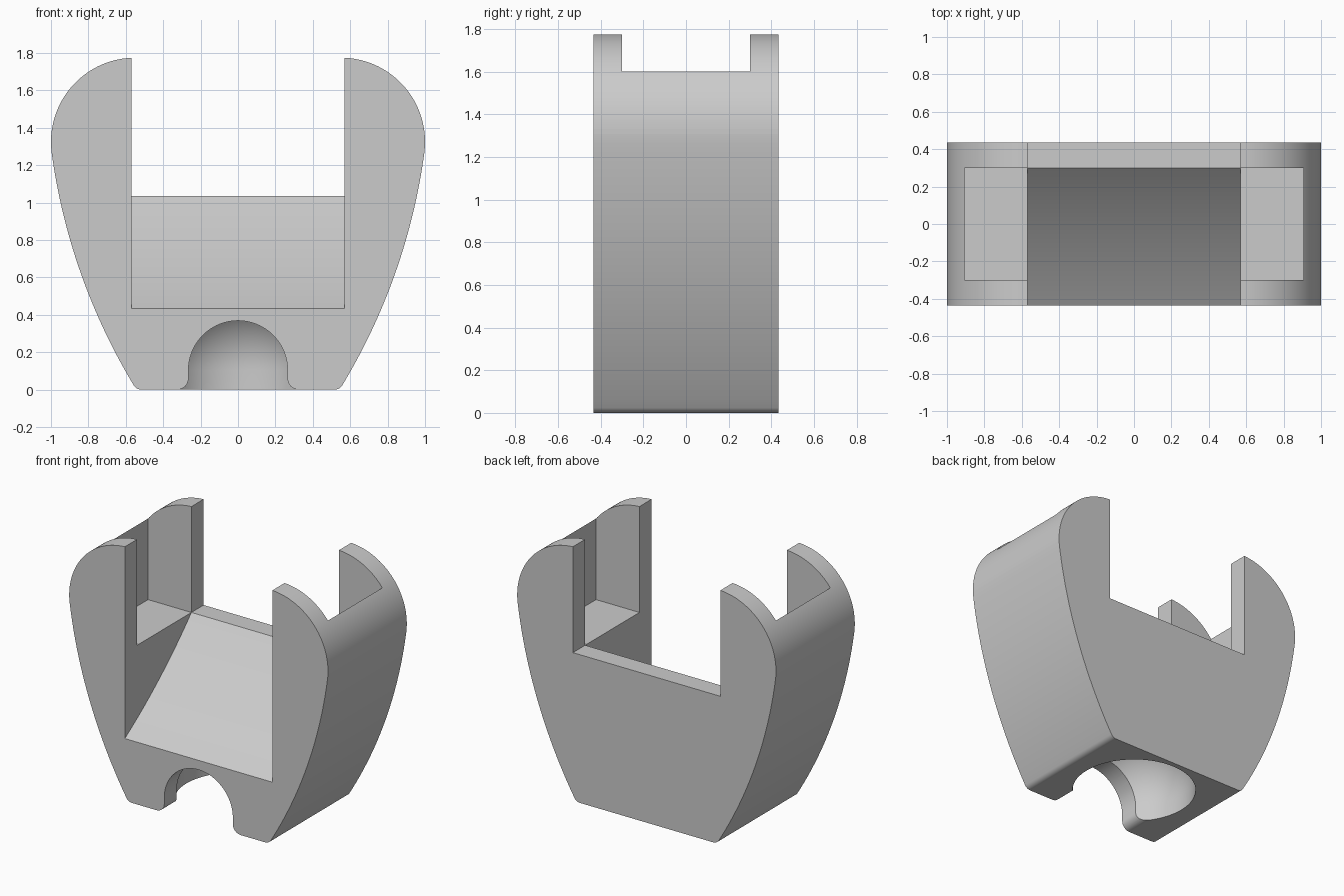
import bpy, bmesh
from math import sin, cos, atan2, radians, asin, tau
from mathutils import Vector

if "Cube" in bpy.data.objects:
    bpy.data.objects.remove(bpy.data.objects["Cube"], do_unlink=True)

HALF_W, HALF_D = 0.57, 0.435   # slot half width, body half depth
LEDGE = 1.035                  # height of rear ledge and arm pockets
SPRING = 0.104                 # height where arch and dome begin to curve


def arc(cx, cz, r, a0, a1, n):
    """Points on a circle from angle a0 to a1 in degrees."""
    angles = [radians(a0 + (a1 - a0) * i / n) for i in range(n + 1)]
    return [(cx + r * cos(a), cz + r * sin(a)) for a in angles]


def bow(p, q, sag, n):
    """Arc from p to q that bulges to the right of its direction by sag."""
    p, q = Vector(p), Vector(q)
    d = q - p
    half = d.length / 2
    r = (half * half + sag * sag) / (2 * sag)
    side = Vector((d.y, -d.x)).normalized()
    c = (p + q) / 2 - side * (r - sag)
    mid, span = atan2(side.y, side.x), asin(half / r)
    angles = [mid - span + 2 * span * i / n for i in range(n + 1)]
    return [(c.x + r * cos(a), c.y + r * sin(a)) for a in angles]


def mirrored(half):
    """Close a right-hand outline with its mirror image."""
    return half + [(-x, z) for x, z in reversed(half) if abs(x) > 1e-6]


def link(name, bm):
    bmesh.ops.recalc_face_normals(bm, faces=bm.faces)
    mesh = bpy.data.meshes.new(name)
    bm.to_mesh(mesh)
    bm.free()
    obj = bpy.data.objects.new(name, mesh)
    bpy.context.collection.objects.link(obj)
    return obj


def prism(name, outline, place, sweep):
    """Place a 2D outline in space and extrude it along sweep."""
    bm = bmesh.new()
    face = bm.faces.new([bm.verts.new(place(a, b)) for a, b in outline])
    new = bmesh.ops.extrude_face_region(bm, geom=[face])["geom"]
    verts = [v for v in new if isinstance(v, bmesh.types.BMVert)]
    bmesh.ops.translate(bm, verts=verts, vec=sweep)
    return link(name, bm)


def lathe(name, outline, steps):
    """Spin an open outline around the z axis."""
    bm = bmesh.new()
    verts = [bm.verts.new((x, 0, z)) for x, z in outline]
    edges = [bm.edges.new(pair) for pair in zip(verts, verts[1:])]
    bmesh.ops.spin(bm, geom=verts + edges, axis=(0, 0, 1), cent=(0, 0, 0),
                   angle=tau, steps=steps)
    bmesh.ops.remove_doubles(bm, verts=bm.verts, dist=1e-5)
    return link(name, bm)


# Body: tapered sides, rounded shoulders, small rounded feet
shoulder = arc(0.55, 1.325, 0.45, -8, 87.5, 32)
half = arc(0.515, 0.05, 0.05, -90, -31, 8)
half += bow(half[-1], shoulder[0], 0.067, 32)[1:] + shoulder[1:]
body = prism("cradle_body", mirrored(half),
             lambda x, z: (x, -HALF_D, z), (0, 2 * HALF_D, 0))

# Slot between the arms, with a hollowed sloping seat and a flat rear ledge
seat = bow((-HALF_D, 0.435), (0.30, LEDGE), 0.03, 20)
outline = [(-0.6, 2), (-0.6, 0.435)] + seat + [(0.6, LEDGE), (0.6, 2)]
slot = prism("slot_cutter", outline,
             lambda y, z: (-HALF_W, y, z), (2 * HALF_W, 0, 0))

# Deep pockets in both arms, leaving a thin outer wall below the shoulder
pocket = prism("pocket_cutter", [(-0.3, LEDGE), (0.3, LEDGE), (0.3, 2), (-0.3, 2)],
               lambda y, z: (-0.905, y, z), (1.81, 0, 0))

# Front archway with flared feet
arch_half = [(0.325, -0.1)] + arc(0.325, 0.06, 0.06, 270, 180, 8)
arch_half += arc(0, SPRING, 0.265, 0, 90, 24)
arch = prism("arch_cutter", mirrored(arch_half),
             lambda x, z: (x, -0.6, z), (0, 0.6, 0))

# Round hollow under the body: upright wall topped by a dome
dome = lathe("dome_cutter",
             [(0, -0.1), (0.4, -0.1)] + arc(0, SPRING, 0.4, 0, 90, 20), 64)

bpy.context.view_layer.objects.active = body
for cutter in (slot, pocket, arch, dome):
    cutter.hide_render = True
    mod = body.modifiers.new(cutter.name, "BOOLEAN")
    mod.operation = "DIFFERENCE"
    mod.solver = "EXACT"
    mod.object = cutter
    bpy.ops.object.modifier_apply(modifier=mod.name)
    bpy.data.objects.remove(cutter, do_unlink=True)

# Smooth curved walls, crisp flat faces
for obj in bpy.context.selected_objects:
    obj.select_set(False)
body.select_set(True)
bpy.ops.object.shade_smooth_by_angle(angle=radians(30))
for poly in body.data.polygons:
    if max(abs(c) for c in poly.normal) > 0.9999 and poly.area > 0.01:
        poly.use_smooth = False

# Single plain grey
grey = bpy.data.materials.new("plain_grey")
grey.use_nodes = True
colour = (0.6, 0.6, 0.6, 1)
grey.diffuse_color = colour
grey.node_tree.nodes["Principled BSDF"].inputs["Base Color"].default_value = colour
body.data.materials.clear()
body.data.materials.append(grey)
